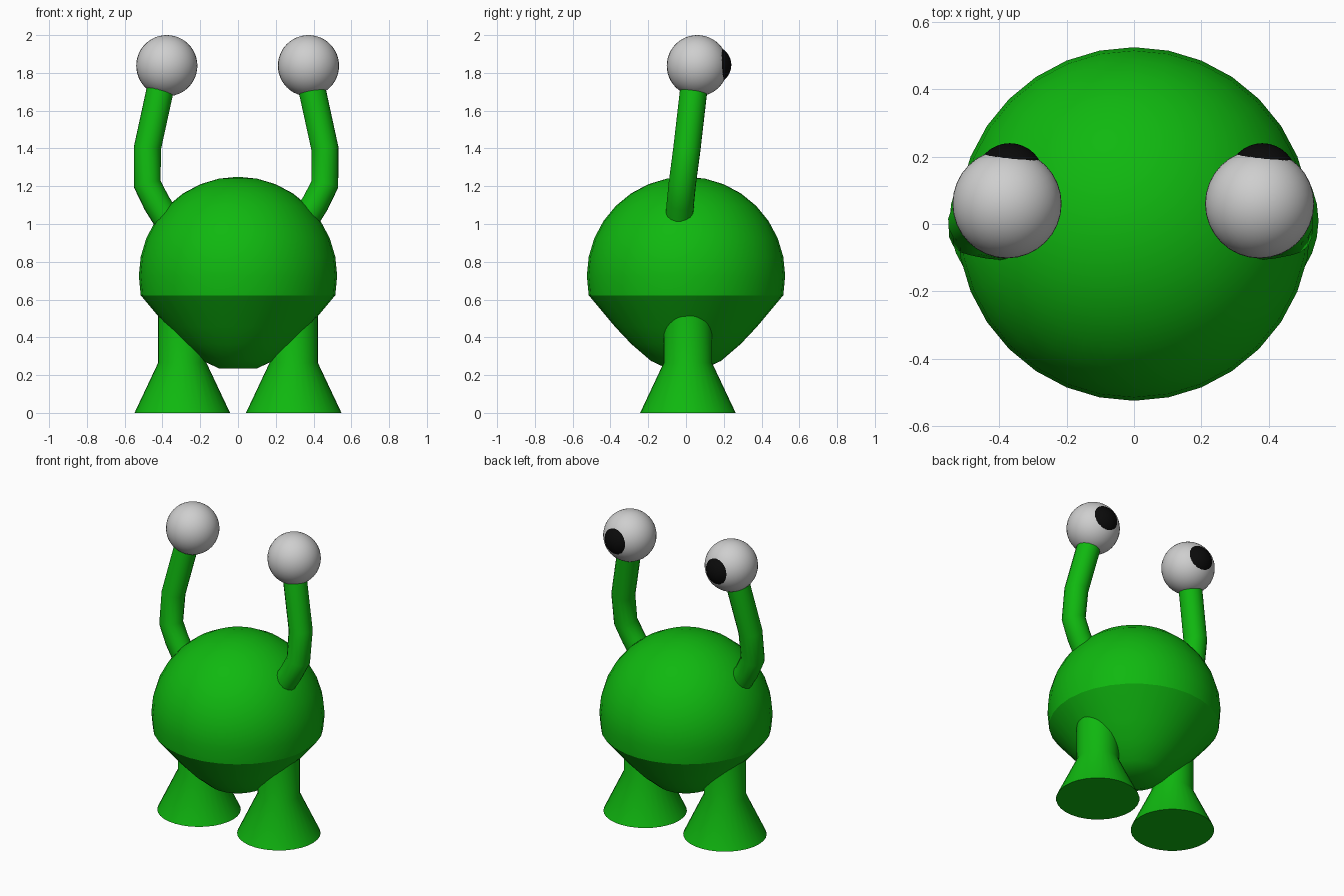
import bpy
import bmesh
from math import cos, sin, pi, radians
from mathutils import Matrix, Vector

if "Cube" in bpy.data.objects:
    bpy.data.objects.remove(bpy.data.objects["Cube"])


def material(name, rgb):
    m = bpy.data.materials.new(name)
    m.use_nodes = True
    m.diffuse_color = (*rgb, 1)
    m.node_tree.nodes["Principled BSDF"].inputs["Base Color"].default_value = (*rgb, 1)
    return m


GREEN = material("green skin", (0.005, 0.48, 0.005))
WHITE = material("eye white", (0.62, 0.62, 0.62))
BLACK = material("pupil black", (0.003, 0.003, 0.003))


def finish(obj, mat, angle=30):
    obj.data.materials.clear()
    obj.data.materials.append(mat)
    bpy.ops.object.select_all(action="DESELECT")
    obj.select_set(True)
    bpy.context.view_layer.objects.active = obj
    bpy.ops.object.shade_smooth_by_angle(angle=radians(angle))
    return obj


def lathe(name, profile, mat, location=(0, 0, 0), segments=32):
    """Revolve (radius, z) points around the z axis, from bottom to top."""
    bm = bmesh.new()
    verts = [bm.verts.new((r, 0, z)) for r, z in profile]
    edges = [bm.edges.new(pair) for pair in zip(verts, verts[1:])]
    bmesh.ops.spin(bm, geom=verts + edges, cent=(0, 0, 0), axis=(0, 0, 1),
                   angle=2 * pi, steps=segments)
    bmesh.ops.remove_doubles(bm, verts=bm.verts, dist=0.0005)
    bmesh.ops.recalc_face_normals(bm, faces=bm.faces)
    mesh = bpy.data.meshes.new(name)
    bm.to_mesh(mesh)
    bm.free()
    obj = bpy.data.objects.new(name, mesh)
    obj.location = location
    bpy.context.collection.objects.link(obj)
    return finish(obj, mat)


def ball(name, center, radius, mat):
    bpy.ops.mesh.primitive_uv_sphere_add(segments=32, ring_count=24,
                                         radius=radius, location=center)
    obj = bpy.context.object
    obj.name = name
    return finish(obj, mat, 60)


def tube(name, points, radius, mat):
    curve = bpy.data.curves.new(name, "CURVE")
    curve.dimensions = "3D"
    curve.bevel_depth = radius
    curve.bevel_resolution = 6
    curve.use_fill_caps = True
    spline = curve.splines.new("POLY")
    spline.points.add(len(points) - 1)
    for p, co in zip(spline.points, points):
        p.co = (*co, 1)
    obj = bpy.data.objects.new(name, curve)
    bpy.context.collection.objects.link(obj)
    bpy.ops.object.select_all(action="DESELECT")
    obj.select_set(True)
    bpy.context.view_layer.objects.active = obj
    bpy.ops.object.convert(target="MESH")
    return finish(bpy.context.object, mat, 40)


# Body: round dome above a tapered belly with a crease between them
R, MID = 0.525, 0.725
belly = [(0, 0.235), (0.1, 0.235), (0.185, 0.275), (0.29, 0.365), (0.375, 0.455)]
dome = [(R * cos(a), MID + R * sin(a))
        for a in (pi * i / 16 for i in range(-1, 9))]
lathe("body", belly + dome, GREEN)

for side, s in (("left", 1), ("right", -1)):
    # Leg with a flared foot
    lathe(side + "_leg", [(0, 0), (0.253, 0), (0.128, 0.265), (0.128, 0.6), (0, 0.6)],
          GREEN, (s * 0.295, 0.01, 0))

    # Bent eye stalk
    path = [(0.32, -0.04, 0.95), (0.42, -0.03, 1.11), (0.47, -0.02, 1.21),
            (0.47, 0.005, 1.4), (0.385, 0.05, 1.79)]
    tube(side + "_eye_stalk", [(s * x - 0.01, y, z) for x, y, z in path], 0.073, GREEN)

    # Eyeball with a bulging pupil on its +y side
    eye = Vector((s * 0.375 - 0.002, 0.06, 1.838))
    ball(side + "_eyeball", eye, 0.162, WHITE)
    ball(side + "_pupil", eye + Vector((0.008, 0.078, 0.004)), 0.102, BLACK)
